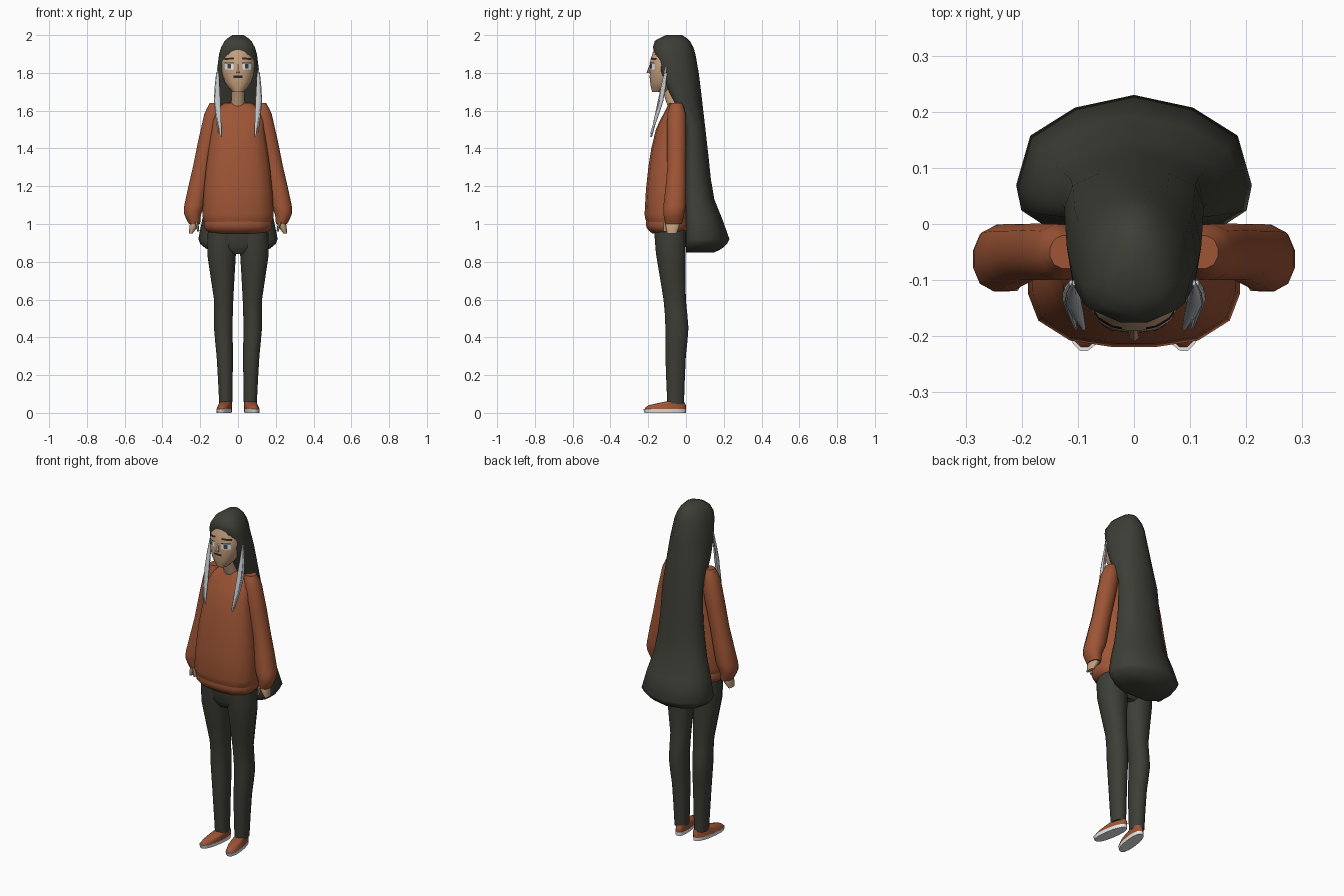
import bpy, bmesh, math
from mathutils import Vector
from mathutils.bvhtree import BVHTree

if "Cube" in bpy.data.objects:
    bpy.data.objects.remove(bpy.data.objects["Cube"], do_unlink=True)


def material(name, red, green, blue):
    mat = bpy.data.materials.new(name)
    mat.use_nodes = True
    colour = (red, green, blue, 1)
    mat.diffuse_color = colour
    mat.node_tree.nodes["Principled BSDF"].inputs["Base Color"].default_value = colour
    return mat


RUST = material("rust wool", .34, .09, .036)
CHARCOAL = material("charcoal", .047, .048, .037)
SKIN = material("skin", .56, .35, .21)
SILVER = material("silver", .55, .58, .6)
WHITE = material("white", .8, .8, .8)
IRIS = material("slate iris", .04, .06, .09)
DARK = material("dark brown", .025, .02, .017)


def refine(keys, steps=2):
    """Smoothly interpolate key rings along their height, the first value."""
    keys = [Vector(key) for key in keys]
    last = len(keys) - 1
    slopes = []
    for i in range(len(keys)):
        before, after = keys[max(i - 1, 0)], keys[min(i + 1, last)]
        slopes.append((after - before) / (after[0] - before[0]))
    rings = []
    for i in range(last):
        span = keys[i + 1][0] - keys[i][0]
        for step in range(steps):
            t = step / steps
            ease = t * t * (3 - 2 * t)
            ring = keys[i].lerp(keys[i + 1], ease)
            ring += slopes[i] * span * t * (1 - t) ** 2
            ring -= slopes[i + 1] * span * t * t * (1 - t)
            rings.append(ring)
    return rings + [keys[last]]


def finish(name, bm, mat, sharp_angle):
    """Shade smoothly except across sharp edges and add the object."""
    for face in bm.faces:
        face.smooth = True
    for edge in bm.edges:
        edge.smooth = edge.calc_face_angle(0) < math.radians(sharp_angle)
    mesh = bpy.data.meshes.new(name)
    bm.to_mesh(mesh)
    bm.free()
    mesh.materials.append(mat)
    part = bpy.data.objects.new(name, mesh)
    bpy.context.collection.objects.link(part)
    return part


def join_rows(name, rows, mat, sharp_angle=50):
    """Join closed rows of points into a capped surface."""
    bm = bmesh.new()
    loops = [[bm.verts.new(point) for point in row] for row in rows]
    count = len(loops[0])
    for lower, upper in zip(loops, loops[1:]):
        for i in range(count):
            j = (i + 1) % count
            bm.faces.new((lower[i], lower[j], upper[j], upper[i]))
    bm.faces.new(loops[0])
    bm.faces.new(loops[-1])
    bmesh.ops.remove_doubles(bm, verts=bm.verts, dist=.0001)
    bmesh.ops.recalc_face_normals(bm, faces=bm.faces)
    return finish(name, bm, mat, sharp_angle)


def loft(name, mat, *keys, sides=12, power=2.4, mirror=1, toe_out=0):
    """Each key ring is height, centre x, half width, front y, back y."""
    rows = []
    for z, centre, half_width, front, back in refine(keys):
        row = []
        for i in range(sides):
            angle = 2 * math.pi * (i + .5) / sides
            c, s = math.cos(angle), math.sin(angle)
            reach = (abs(c) ** power + abs(s) ** power) ** (-1 / power)
            y = (front + back) / 2 + (back - front) / 2 * reach * s
            x = centre + half_width * reach * c - toe_out * (y + .11)
            row.append((mirror * x, y, z))
        rows.append(row)
    return join_rows(name, rows, mat)


# Sweater body and gathered hem
loft("sweater", RUST,
     (1.01, 0, .18, -.21, .01), (1.05, 0, .19, -.22, .02), (1.3, 0, .17, -.2, .01),
     (1.5, 0, .14, -.16, 0), (1.6, 0, .13, -.11, 0), (1.64, 0, .07, -.09, -.01),
     sides=16, power=2.7)
loft("sweater_hem", RUST,
     (.95, 0, .15, -.18, 0), (.98, 0, .18, -.21, .02), (1.02, 0, .18, -.21, .02),
     sides=16, power=2.7)

# Neck, head and nose
loft("neck", SKIN, (1.6, 0, .04, -.09, -.02), (1.75, 0, .03, -.14, -.05))
head = loft("head", SKIN,
            (1.7, 0, .03, -.18, -.09), (1.75, 0, .07, -.19, -.05),
            (1.86, 0, .09, -.19, -.01), (1.95, 0, .05, -.16, -.04), sides=20)
loft("nose", SKIN, (1.8, 0, .01, -.21, -.18), (1.85, 0, .006, -.19, -.18), sides=6)

# Painted face details laid onto the head surface
surface = BVHTree.FromPolygons([v.co for v in head.data.vertices],
                               [p.vertices[:] for p in head.data.polygons])


def face_plate(name, mat, x, z, width, height, lift, slope=0):
    bm = bmesh.new()
    bmesh.ops.create_grid(bm, x_segments=6, y_segments=2, size=.5)
    for vert in bm.verts:
        across = vert.co.x * width
        up = z + vert.co.y * height + slope * across
        hit = surface.ray_cast(Vector((x + across, -1, up)), Vector((0, 1, 0)))[0]
        vert.co = (x + across, hit.y - lift, up)
    bm.normal_update()
    for face in bm.faces:
        if face.normal.y > 0:
            face.normal_flip()
    finish(name, bm, mat, 50)


face_plate("mouth", DARK, 0, 1.78, .05, .012, .002)

for word, side in (("left", 1), ("right", -1)):
    eye_x = side * .046
    face_plate(word + "_eye", WHITE, eye_x, 1.835, .046, .032, .002)
    face_plate(word + "_iris", IRIS, eye_x, 1.835, .02, .022, .004)
    face_plate(word + "_eyelid", DARK, eye_x, 1.852, .05, .006, .004)
    face_plate(word + "_eyebrow", DARK, eye_x, 1.875, .05, .01, .003, side * -.1)

    # Sleeve, hand and thumb
    loft(word + "_sleeve", RUST,
         (1.64, .12, .03, -.08, -.02), (1.58, .13, .05, -.1, 0), (1.3, .19, .05, -.1, 0),
         (1.1, .23, .055, -.12, 0), (1.05, .24, .045, -.12, -.01),
         (1, .23, .03, -.11, -.02), mirror=side)
    loft(word + "_hand", SKIN,
         (1.03, .22, .02, -.1, -.04), (1, .23, .025, -.11, -.03),
         (.95, .25, .01, -.1, -.05), mirror=side)
    loft(word + "_thumb", SKIN,
         (1.01, .22, .01, -.12, -.09), (.96, .21, .006, -.12, -.1), sides=8, mirror=side)

    # Trouser leg
    loft(word + "_trouser_leg", CHARCOAL,
         (.05, .065, .035, -.1, -.01), (.3, .07, .044, -.11, 0), (.45, .078, .05, -.11, .014),
         (.6, .076, .052, -.12, 0), (.84, .087, .077, -.16, 0), (.98, .08, .08, -.17, 0),
         mirror=side)

    # Shoe
    loft(word + "_shoe_sole", WHITE,
         (0, .073, .035, -.22, 0), (.02, .073, .037, -.227, 0),
         sides=16, mirror=side, toe_out=.14)
    loft(word + "_shoe_upper", RUST,
         (.02, .073, .036, -.22, 0), (.04, .07, .033, -.2, 0), (.06, .07, .03, -.11, -.01),
         sides=16, mirror=side, toe_out=.14)

    # Pale front locks, a broad blade and a slim one beside it
    loft(word + "_inner_lock", SILVER,
         (1.83, .106, .004, -.11, -.1), (1.65, .107, .015, -.15, -.13),
         (1.46, .09, .004, -.19, -.18), sides=8, mirror=side)
    loft(word + "_outer_lock", SILVER,
         (1.8, .112, .004, -.11, -.1), (1.65, .12, .008, -.14, -.12),
         (1.48, .104, .003, -.19, -.18), sides=8, mirror=side)

# Trouser seat joining the legs
loft("trouser_seat", CHARCOAL,
     (.84, 0, .06, -.14, -.02), (.88, 0, .14, -.16, 0), (.98, 0, .16, -.17, 0), sides=16)

# Long hair, parted in the middle: keys are height, half width, back y
hair_rows = []
for z, wide, back in refine([
        (2, .03, -.02), (1.97, .07, .02), (1.9, .1, .05), (1.7, .12, .08), (1.35, .13, .12),
        (1.13, .16, .15), (.92, .21, .23), (.87, .17, .19), (.85, .1, .15)]):
    # The front edge opens around the face and recedes to the shoulders
    opening = min(max((1.95 - z) / .12, 0), 1) ** .5
    edge = .78 * wide * opening
    lean = max((z - 1.55) / .4, 0) ** .7
    front = max(-.18 * lean, -.06 - 1.5 * wide)
    flank = front + .3 * (back - front)
    half = [(edge, front),
            (edge + .8 * (wide - edge), front + .35 * (flank - front)),
            (wide, flank),
            (.88 * wide, flank + .55 * (back - flank)),
            (.5 * wide, flank + .86 * (back - flank))]
    mirrored = [(-x, y) for x, y in reversed(half)]
    hair_rows.append([(x, y, z) for x, y in half + [(0, back)] + mirrored])
join_rows("long_hair", hair_rows, CHARCOAL, 65)
